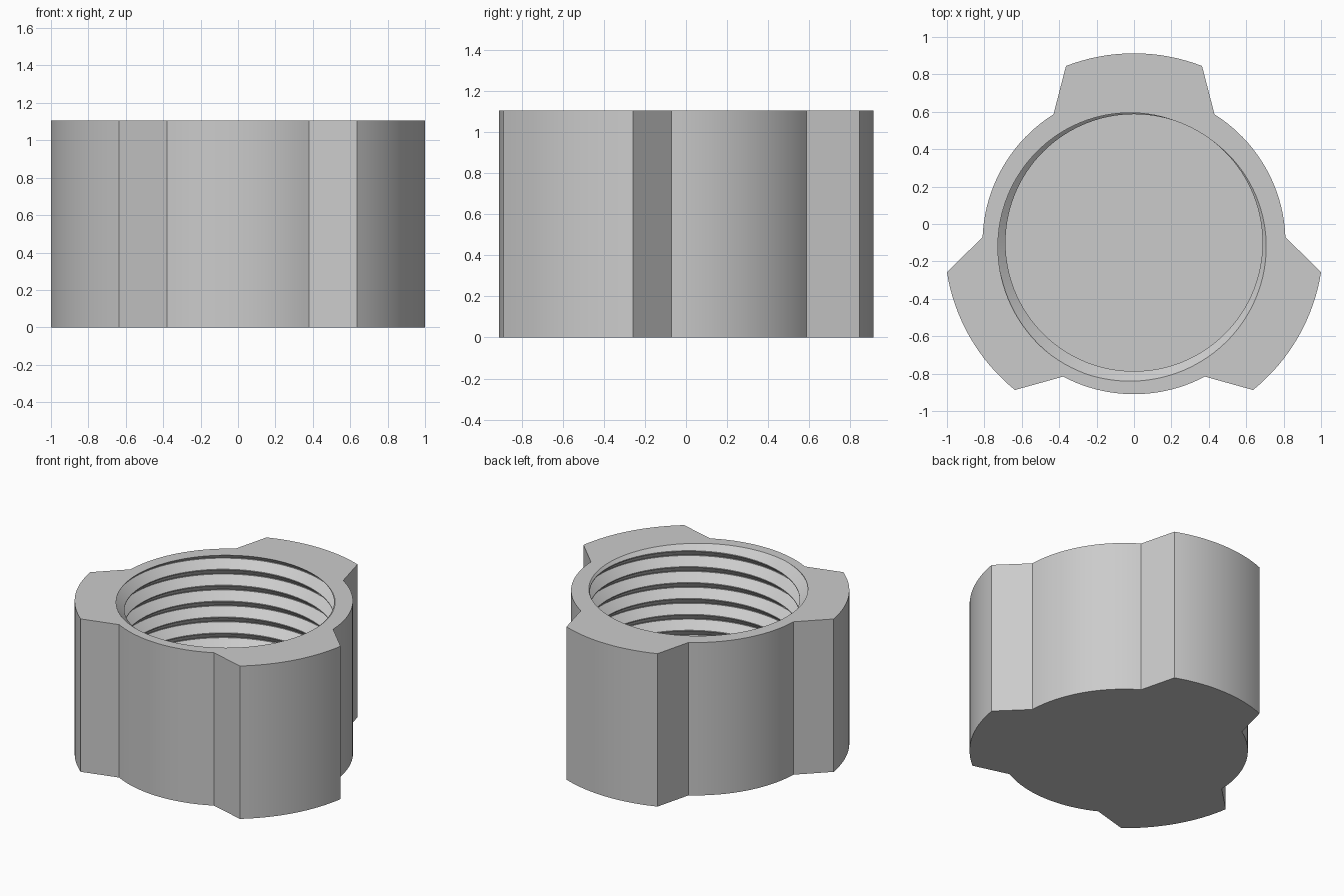
import bpy, bmesh
from math import sin, cos, radians, tau
from mathutils import Vector

cube = bpy.data.objects.get("Cube")
if cube:
    bpy.data.objects.remove(cube, do_unlink=True)

HEIGHT, FLOOR = 1.105, 0.11
CENTRE_Y = -0.1
WALL_R, LUG_R = 0.81, 1.0125
ROOT_ANGLE, TIP_ANGLE = 32.1, 21.05
CREST_R, GROOVE_R = 0.687, 0.747
PITCH, STEPS = 0.115, 120
GROOVE_AT_RIM = radians(242)


def polar(radius, angle, z):
    return Vector((radius * cos(angle), CENTRE_Y + radius * sin(angle), z))


def arc(radius, start, end, count):
    return [polar(radius, radians(start + (end - start) * i / count), 0)
            for i in range(count + 1)]


bm = bmesh.new()

# Internal thread: one trapezoid profile swept along a helix
profile = [(-0.475, CREST_R), (-0.025, GROOVE_R), (0.025, GROOVE_R), (0.475, CREST_R)]
turns = int(HEIGHT / PITCH) + 3
columns = []
for i in range(STEPS):
    angle = tau * i / STEPS
    rise = HEIGHT + PITCH * (angle - GROOVE_AT_RIM) / tau
    columns.append([bm.verts.new(polar(r, angle, rise + PITCH * (k + offset)))
                    for k in range(-turns, 3) for offset, r in profile])
for i in range(STEPS):
    a, b = columns[i], columns[(i + 1) % STEPS]
    # the last column joins the first one a full turn higher
    shift = len(profile) if i == STEPS - 1 else 0
    for j in range(len(a) - 1 - shift):
        bm.faces.new((a[j + 1], b[j + 1 + shift], b[j + shift], a[j]))


def trim(z, direction):
    geom = bm.verts[:] + bm.edges[:] + bm.faces[:]
    cut = bmesh.ops.bisect_plane(bm, geom=geom, dist=1e-6, plane_co=(0, 0, z),
                                 plane_no=(0, 0, direction), clear_outer=True)
    return [e for e in cut["geom_cut"] if isinstance(e, bmesh.types.BMEdge)]


# Cut the thread level at the floor and the rim, and close the floor
bmesh.ops.triangle_fill(bm, edges=trim(FLOOR, -1), use_beauty=True)
rim_edges = trim(HEIGHT, 1)

# Outer wall with three flared grip lugs
outline = []
for middle in (90, 210, 330):
    outline += arc(LUG_R, middle - TIP_ANGLE, middle + TIP_ANGLE, 16)
    outline += arc(WALL_R, middle + ROOT_ANGLE, middle + 120 - ROOT_ANGLE, 20)
base = [bm.verts.new(p) for p in outline]
top = [bm.verts.new(p + Vector((0, 0, HEIGHT))) for p in outline]
bm.faces.new(base[::-1])
for i in range(len(base)):
    n = (i + 1) % len(base)
    wall = bm.faces.new((base[i], base[n], top[n], top[i]))
    rim_edges.append(bm.edges.get((top[i], top[n])))

# Flat rim between the lugs and the thread
bmesh.ops.triangle_fill(bm, edges=rim_edges, use_beauty=True, normal=(0, 0, 1))
bmesh.ops.recalc_face_normals(bm, faces=bm.faces[:])

mesh = bpy.data.meshes.new("threaded_cap")
bm.to_mesh(mesh)
bm.free()
cap = bpy.data.objects.new("threaded_cap", mesh)
bpy.context.collection.objects.link(cap)

grey = bpy.data.materials.new("light_grey")
grey.use_nodes = True
grey.diffuse_color = (0.6, 0.6, 0.6, 1)
grey.node_tree.nodes["Principled BSDF"].inputs["Base Color"].default_value = (0.6, 0.6, 0.6, 1)
mesh.materials.append(grey)

bpy.ops.object.select_all(action="DESELECT")
cap.select_set(True)
bpy.context.view_layer.objects.active = cap
bpy.ops.object.shade_smooth_by_angle(angle=radians(25))
